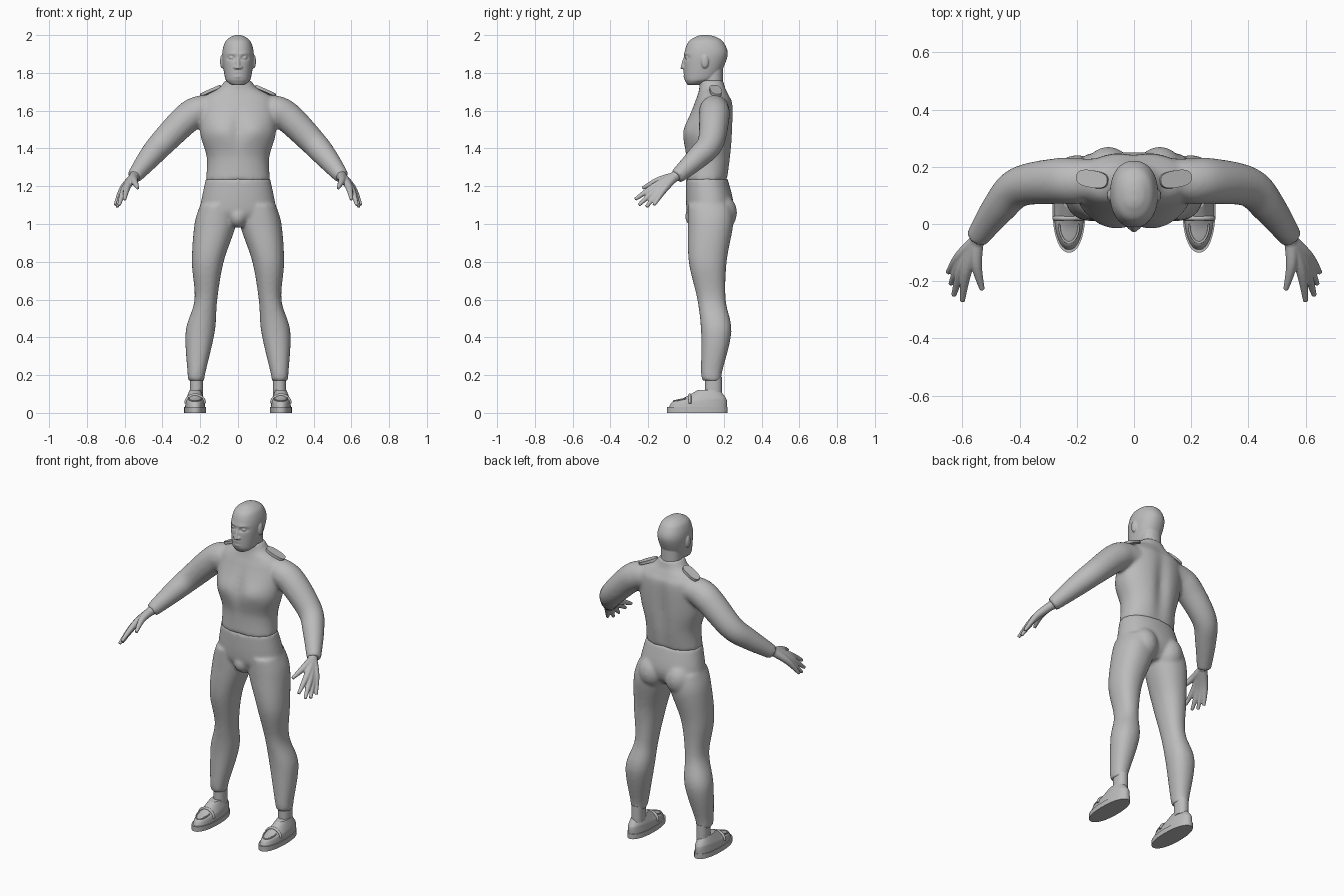
import bpy, bmesh, math
from mathutils import Vector, Matrix

cube = bpy.data.objects.get("Cube")
if cube:
    bpy.data.objects.remove(cube)

grey = bpy.data.materials.new("plain grey")
grey.use_nodes = True
grey.diffuse_color = (.5, .5, .5, 1)
for node in grey.node_tree.nodes:
    if node.type == 'BSDF_PRINCIPLED':
        node.inputs["Base Color"].default_value = grey.diffuse_color


# ---------- helpers ----------
def circle(count):
    return [math.tau * i / count for i in range(count)]


def spline(rows, steps):
    """Smooth samples passing through every row of numbers."""
    samples = []
    for i, (start, end) in enumerate(zip(rows, rows[1:])):
        before = rows[max(i - 1, 0)]
        after = rows[min(i + 2, len(rows) - 1)]
        for k in range(steps):
            t = k / steps
            sample = []
            for a, b, c, d in zip(before, start, end, after):
                bend = a - 2.5 * b + 2 * c - d / 2
                twist = (d - a + 3 * (b - c)) / 2
                sample.append(b + t * ((c - a) / 2 + t * (bend + t * twist)))
            samples.append(sample)
    return samples + [list(rows[-1])]


def skin(bm, rings):
    """Bridge rings of points and cap both ends."""
    loops = [[bm.verts.new(point) for point in ring] for ring in rings]
    for low, high in zip(loops, loops[1:]):
        for i in range(len(low)):
            bm.faces.new((low[i - 1], low[i], high[i], high[i - 1]))
    bm.faces.new(reversed(loops[0]))
    bm.faces.new(loops[-1])
    return [vert for loop in loops for vert in loop]


def rounded(value, power):
    return math.copysign(abs(value) ** (2 / power), value)


def stack(bm, rows, side=1, centre=0, power=2.2, steps=8):
    """Horizontal ovals: height, half width, front y, back y and, if given, centre x."""
    rows = [(*row, centre)[:5] for row in rows]
    rings = []
    for z, half, front, back, x in spline(rows, steps):
        middle, depth = (front + back) / 2, (back - front) / 2
        rings.append([(side * (x + half * rounded(math.cos(angle), power)),
                       middle + depth * rounded(math.sin(angle), power), z)
                      for angle in circle(64)])
    return skin(bm, rings)


def tube(bm, rows, side=1):
    """Round limb along rows of x, y, z and radius."""
    samples = spline(rows, 6)
    centres = [Vector((side * x, y, z)) for x, y, z, radius in samples]
    rings = []
    for i, centre in enumerate(centres):
        along = centres[min(i + 1, len(centres) - 1)] - centres[max(i - 1, 0)]
        turn = along.to_track_quat('Z', 'Y')
        radius = samples[i][-1]
        rings.append([centre + turn @ Vector((math.cos(angle), math.sin(angle), 0)) * radius
                      for angle in circle(24)])
    skin(bm, rings)


def ball(bm, place, size, side=1):
    x, y, z = place
    matrix = Matrix.LocRotScale(Vector((side * x, y, z)), None, Vector(size))
    bmesh.ops.create_uvsphere(bm, u_segments=24, v_segments=16, radius=1, matrix=matrix)


def sculpt(verts, pushes, front=True):
    """Soft mirrored pushes along y: x, z, x spread, z spread and distance."""
    for vert in verts:
        if (vert.co.y < .1) == front:
            for x, z, wide, tall, distance in pushes:
                across = (abs(vert.co.x) - x) / wide
                up = (vert.co.z - z) / tall
                vert.co.y += distance * math.exp(-across * across - up * up)


def finish(name, bm, voxel=None, relax=3):
    """Make the object; fuse overlapping forms when a voxel size is given."""
    bmesh.ops.recalc_face_normals(bm, faces=bm.faces)
    mesh = bpy.data.meshes.new(name)
    bm.to_mesh(mesh)
    bm.free()
    mesh.materials.append(grey)
    part = bpy.data.objects.new(name, mesh)
    bpy.context.collection.objects.link(part)
    if voxel:
        fuse = part.modifiers.new("fuse", 'REMESH')
        fuse.mode = 'VOXEL'
        fuse.voxel_size = voxel
        fuse.use_smooth_shade = True
        soften = part.modifiers.new("soften", 'SMOOTH')
        soften.factor = .5
        soften.iterations = relax
    else:
        bpy.ops.object.select_all(action='DESELECT')
        part.select_set(True)
        bpy.context.view_layer.objects.active = part
        bpy.ops.object.shade_smooth_by_angle(angle=math.radians(40))
    return part


SIDES = {"left": 1, "right": -1}
ARCH = [math.pi * i / 8 for i in range(9)]

# ---------- sweater: torso, chest, spine groove and sleeves ----------
bm = bmesh.new()
torso = stack(bm, [(1.23, .17, 0, .22), (1.35, .165, 0, .24), (1.48, .2, -.015, .25),
                   (1.63, .2, .04, .25), (1.68, .17, .06, .23),
                   (1.72, .1, .07, .21), (1.76, .07, .07, .2)])
sculpt(torso, [(0, 1.5, .03, .1, .015), (.1, 1.5, .06, .05, -.01)])
sculpt(torso, [(0, 1.45, .04, .2, -.02)], front=False)
for side in SIDES.values():
    tube(bm, [(.13, .16, 1.61, .07), (.2, .15, 1.6, .08), (.27, .15, 1.56, .08),
              (.4, .13, 1.43, .07), (.47, .06, 1.35, .06), (.55, -.05, 1.25, .04)], side)
finish("sweater", bm, .01, relax=6)

# ---------- trousers: pelvis, seat and legs ----------
bm = bmesh.new()
stack(bm, [(1.24, .17, 0, .22), (1.12, .195, 0, .25), (1.05, .2, .01, .24), (1, .12, .05, .2)])
ball(bm, (0, .055, 1.04), (.05, .06, .06))
for side in SIDES.values():
    ball(bm, (.09, .18, 1.06), (.085, .09, .1), side)
    stack(bm, [(1.1, .09, .01, .24, .11), (1, .11, .01, .25, .12), (.8, .084, .015, .215, .16),
               (.6, .06, .06, .21, .17), (.43, .077, .08, .24, .2),
               (.21, .047, .08, .19, .22), (.17, .042, .09, .19, .22)], side)
finish("trousers", bm, .01, relax=5)

# ---------- head: neck, skull, face and ears ----------
bm = bmesh.new()
stack(bm, [(z, .06, .08, .195) for z in (1.7, 1.83)])
skull = stack(bm, [(1.735, .03, .01, .07), (1.75, .054, 0, .11), (1.78, .07, -.01, .17),
                   (1.89, .084, -.01, .22), (1.96, .07, .01, .2),
                   (1.99, .04, .05, .16), (2, .01, .08, .12)])
sculpt(skull, [(.035, 1.88, .02, .01, .015), (.03, 1.9, .03, .01, -.005),
               (0, 1.79, .02, .01, -.01), (0, 1.79, .02, .004, .01)])
tube(bm, [(0, .005, 1.9, .008), (0, -.01, 1.86, .01), (0, -.017, 1.82, .013)])
for side in SIDES.values():
    ball(bm, (.014, -.01, 1.83), (.01, .01, .01), side)
    ball(bm, (.034, .01, 1.88), (.014, .014, .01), side)
    ball(bm, (.085, .1, 1.86), (.01, .02, .035), side)
finish("head", bm, .004, relax=2)

WRIST = Vector((.55, -.06, 1.25))
KNUCKLE_LIFT = Vector((.01, 0, .01))
FINGERTIPS = [(.53, -.23, 1.19), (.6, -.27, 1.13), (.63, -.25, 1.1),
              (.64, -.21, 1.09), (.65, -.17, 1.1)]

for label, side in SIDES.items():
    # hand: each digit runs from the wrist over a raised knuckle to its tip
    bm = bmesh.new()
    tube(bm, [(.52, -.02, 1.28, .027), (*WRIST, .028)], side)
    for tip in map(Vector, FINGERTIPS):
        knuckle = WRIST.lerp(tip, .5) + KNUCKLE_LIFT
        tube(bm, [(*WRIST, .025), (*knuckle, .019), (*tip, .009)], side)
    finish(label + "_hand", bm, .004)

    # ankle
    bm = bmesh.new()
    stack(bm, [(z, .035, .1, .19) for z in (.09, .19)], side, centre=.22)
    finish(label + "_ankle", bm)

    # slip-on shoe: sole, upper, saddle strap and toe seam
    bm = bmesh.new()
    stack(bm, [(z, .058, -.1, .22) for z in (0, .03)], side, centre=.227)
    stack(bm, [(.03, .053, -.09, .217), (.06, .05, -.07, .217),
               (.08, .045, -.01, .21), (.12, .03, .06, .18)], side, centre=.227)
    tube(bm, [(.227 + .05 * math.cos(a), .02, .05 + .045 * math.sin(a), .008)
              for a in ARCH], side)
    tube(bm, [(.227 + .035 * math.cos(a), -.065 * math.sin(a), .077 - .014 * math.sin(a), .004)
              for a in ARCH], side)
    finish(label + "_shoe", bm)

    # shoulder strap
    bm = bmesh.new()
    stack(bm, [(z, .06, -.03, .03) for z in (-.008, .008)], power=2.6)
    strap = finish(label + "_shoulder_strap", bm)
    strap.location = (side * .145, .157, 1.705)
    strap.rotation_euler = (0, side * math.radians(24), side * math.radians(10))
